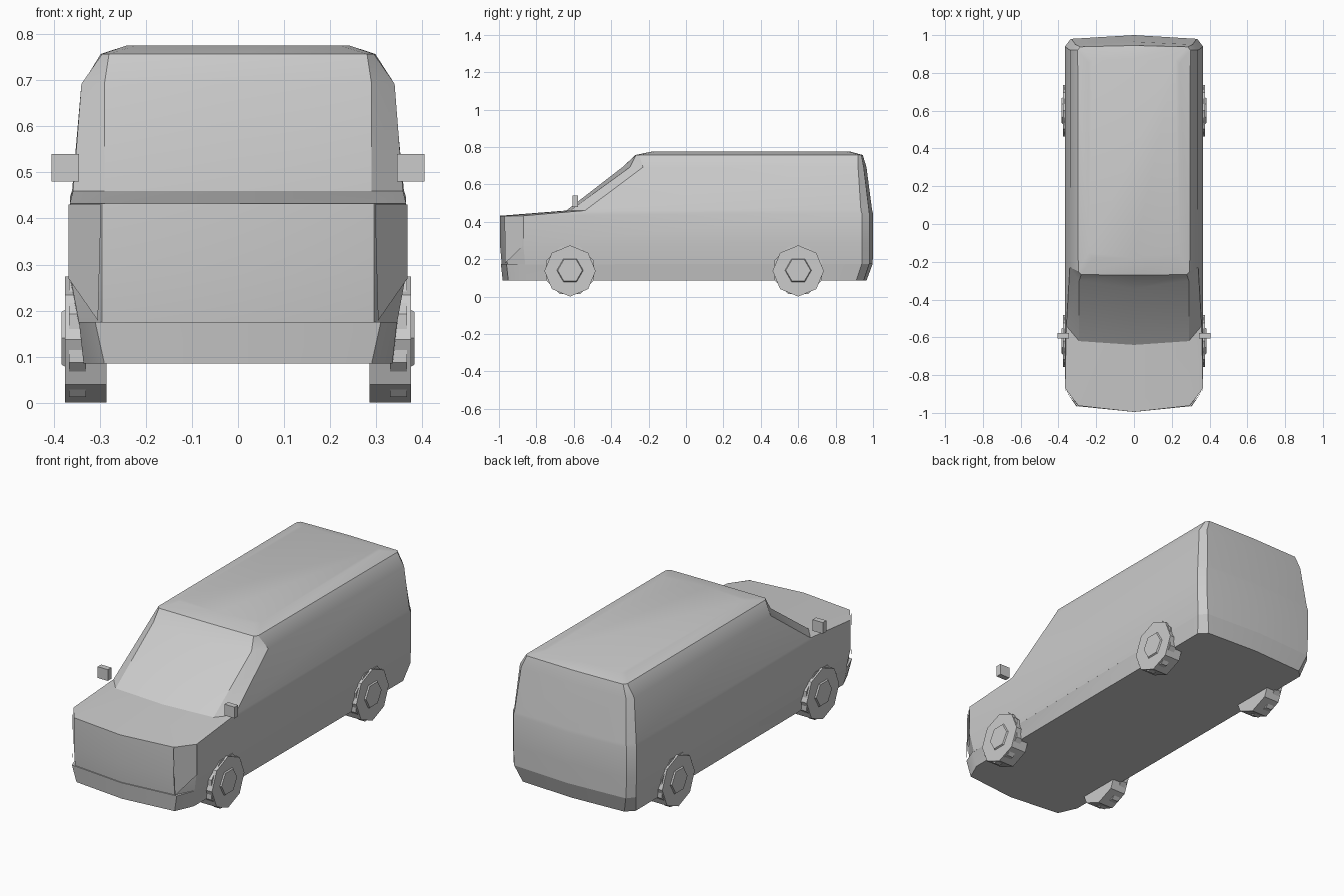
import bpy, bmesh, math
from mathutils import Matrix

cube = bpy.data.objects.get("Cube")
if cube:
    bpy.data.objects.remove(cube, do_unlink=True)

grey = bpy.data.materials.new("light grey")
grey.use_nodes = True
COLOUR = (0.6, 0.6, 0.6, 1)
grey.diffuse_color = COLOUR
grey.node_tree.nodes["Principled BSDF"].inputs["Base Color"].default_value = COLOUR


def finish(name, bm, smooth=None):
    bmesh.ops.recalc_face_normals(bm, faces=bm.faces)
    mesh = bpy.data.meshes.new(name)
    bm.to_mesh(mesh)
    bm.free()
    mesh.materials.append(grey)
    obj = bpy.data.objects.new(name, mesh)
    bpy.context.collection.objects.link(obj)
    if smooth:
        bpy.ops.object.select_all(action='DESELECT')
        obj.select_set(True)
        bpy.context.view_layer.objects.active = obj
        bpy.ops.object.shade_smooth_by_angle(angle=math.radians(smooth))
    return obj


def ring(z_front, z_rear, nose, corner, fender, flank, tail_corner, tail):
    """Closed outline, mirrored from points running nose to tail."""
    half = [(*corner, z_front), (*fender, z_front),
            (*flank, z_rear), (*tail_corner, z_rear)]
    left = [(-x, y, z) for x, y, z in reversed(half)]
    return [(0, nose, z_front)] + half + [(0, tail, z_rear)] + left


def loft(name, rings, smooth=None):
    bm = bmesh.new()
    rows = [[bm.verts.new(p) for p in r] for r in rings]
    n = len(rows[0])
    for a, b in zip(rows, rows[1:]):
        for i in range(n):
            j = (i + 1) % n
            bm.faces.new((a[i], a[j], b[j], b[i]))
    bm.faces.new(rows[0])
    bm.faces.new(rows[-1])
    return finish(name, bm, smooth)


def disc(name, sides, radius, x0, x1, y, z, turn=0.0, tip=None):
    """Polygonal disc along x, with a corner pointing down when turn is 0."""
    bm = bmesh.new()
    bmesh.ops.create_cone(bm, cap_ends=True, segments=sides, radius1=radius,
                          radius2=tip or radius, depth=abs(x1 - x0))
    face_out = math.copysign(math.pi / 2, x1)
    place = (Matrix.Translation(((x0 + x1) / 2, y, z))
             @ Matrix.Rotation(turn, 4, 'X') @ Matrix.Rotation(face_out, 4, 'Y'))
    bmesh.ops.transform(bm, matrix=place, verts=bm.verts)
    return finish(name, bm)


def box(name, centre, size):
    bm = bmesh.new()
    bmesh.ops.create_cube(bm, size=1, matrix=Matrix.Translation(centre)
                          @ Matrix.Diagonal((*size, 1)))
    return finish(name, bm)


# Bumper and sill skirt
loft("lower_skirt", [
    ring(0.085, 0.085, -0.98, (0.29, -0.95), (0.335, -0.85), (0.34, 0.91), (0.30, 0.95), 0.965),
    ring(0.175, 0.175, -0.99, (0.31, -0.96), (0.345, -0.87), (0.362, 0.94), (0.33, 0.98), 0.998),
], 30)

# Body, bonnet, cabin and roof in one shell
loft("body_shell", [
    ring(0.172, 0.175, -0.985, (0.295, -0.955), (0.345, -0.86), (0.362, 0.94), (0.33, 0.98), 0.998),
    ring(0.28, 0.28, -0.995, (0.295, -0.965), (0.365, -0.87), (0.365, 0.94), (0.335, 0.98), 1.0),
    ring(0.432, 0.445, -0.995, (0.295, -0.962), (0.365, -0.87), (0.365, 0.94), (0.335, 0.98), 1.0),
    ring(0.46, 0.462, -0.64, (0.29, -0.62), (0.358, -0.54), (0.36, 0.935), (0.33, 0.978), 0.995),
    ring(0.692, 0.692, -0.34, (0.29, -0.30), (0.34, -0.23), (0.338, 0.92), (0.31, 0.95), 0.965),
    ring(0.757, 0.757, -0.27, (0.28, -0.268), (0.295, -0.25), (0.298, 0.92), (0.285, 0.938), 0.945),
    ring(0.776, 0.776, -0.18, (0.22, -0.18), (0.24, -0.15), (0.24, 0.85), (0.22, 0.87), 0.875),
], 30)

for side, s in (("left", 1), ("right", -1)):
    # Wrap-around headlight plates, tapering to a point below
    bm = bmesh.new()
    outline = [(0.297, -0.97, 0.43), (0.368, -0.873, 0.43),
               (0.368, -0.873, 0.27), (0.304, -0.967, 0.178)]
    bm.faces.new([bm.verts.new((s * x, y, z)) for x, y, z in outline])
    bmesh.ops.solidify(bm, geom=bm.faces[:], thickness=0.006)
    finish(f"{side}_headlight", bm)

    box(f"{side}_mirror", (s * 0.375, -0.592, 0.51), (0.06, 0.03, 0.06))

    # Wheels with hub caps and slim arches
    for end, y in (("front", -0.62), ("rear", 0.60)):
        disc(f"{side}_{end}_arch", 8, 0.138, s * 0.33, s * 0.367, y, 0.14, math.radians(22.5))
        disc(f"{side}_{end}_wheel", 8, 0.137, s * 0.285, s * 0.376, y, 0.137)
        disc(f"{side}_{end}_hub", 6, 0.075, s * 0.37, s * 0.383, y, 0.14, tip=0.066)
